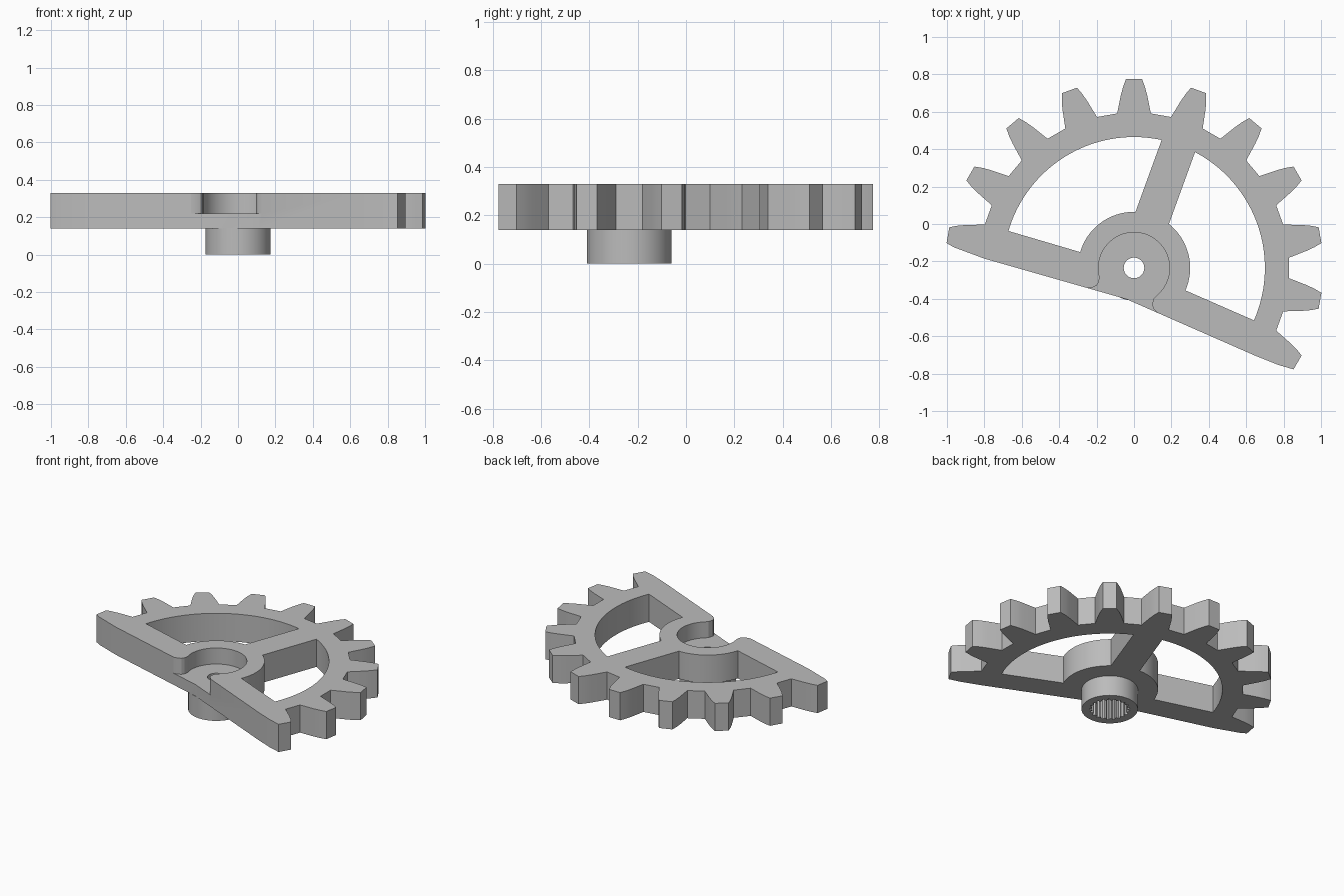
import bpy
import bmesh
from math import sin, cos, asin, radians, degrees, pi

if "Cube" in bpy.data.objects:
    bpy.data.objects.remove(bpy.data.objects["Cube"], do_unlink=True)

CY = -0.235                      # gear axis, at x = 0
PITCH = 20                       # degrees between teeth
BASE, FLOOR, TOP = 0.14, 0.22, 0.33

grey = bpy.data.materials.new("grey_plastic")
grey.use_nodes = True
colour = (0.5, 0.5, 0.5, 1)
grey.diffuse_color = colour
grey.node_tree.nodes["Principled BSDF"].inputs["Base Color"].default_value = colour


def polar(r, deg, t=0.0):
    """Point at radius r along an angle, shifted sideways by t."""
    a = radians(deg)
    return (r * cos(a) - t * sin(a), CY + r * sin(a) + t * cos(a))


def arc(r, start, end, n=48):
    return [polar(r, start + (end - start) * i / n) for i in range(n + 1)]


def circle(r, n=96):
    return [polar(r, 360 * i / n) for i in range(n)]


def prism(name, points, z0, z1):
    bm = bmesh.new()
    face = bm.faces.new([bm.verts.new((x, y, z0)) for x, y in points])
    moved = bmesh.ops.extrude_face_region(bm, geom=[face])["geom"]
    bmesh.ops.translate(bm, vec=(0, 0, z1 - z0),
                        verts=[v for v in moved if isinstance(v, bmesh.types.BMVert)])
    bmesh.ops.recalc_face_normals(bm, faces=bm.faces)
    mesh = bpy.data.meshes.new(name)
    bm.to_mesh(mesh)
    bm.free()
    mesh.materials.append(grey)
    obj = bpy.data.objects.new(name, mesh)
    bpy.context.collection.objects.link(obj)
    return obj


def combine(target, tool, operation):
    mod = target.modifiers.new(operation.lower(), "BOOLEAN")
    mod.operation, mod.solver, mod.object = operation, "EXACT", tool
    bpy.context.view_layer.objects.active = target
    bpy.ops.object.modifier_apply(modifier=mod.name)
    bpy.data.objects.remove(tool, do_unlink=True)


# Toothed sector outline: a half tooth profile mirrored about each tooth axis
half = [(0.826, 0.09), (0.925, 0.07), (0.97, 0.058), (1.01, 0.043)]
outline = []
for k in range(-30, 171, PITCH):
    rising = [polar(r, k, -t) for r, t in half]
    falling = [polar(r, k, t) for r, t in reversed(half)]
    if k == -30:
        rising = rising[-1:]     # outer flank runs into the straight edge
    if k == 170:
        falling = falling[:2]
    outline += rising + falling
outline += [(-0.8, -0.185), (-0.1, -0.385), (-0.04, -0.402), (0.11, -0.468),
            (0.65, -0.705), (0.77, -0.753)]
gear = prism("gear_sector", outline, BASE, TOP)

# Boss under the plate
combine(gear, prism("boss", circle(0.175), 0, BASE + 0.002), "UNION")

# Windows on both sides of the middle spoke
HUB, RIM, SPOKE = 0.3, 0.7, 0.095
inner, outer = (degrees(asin(SPOKE / r)) for r in (HUB, RIM))
left_window = arc(RIM, 70 + outer, 163.6) + arc(HUB, 163.6, 70 + inner)
right_window = arc(RIM, -23.6, 70 - outer) + arc(HUB, 70 - inner, -23.6)
for window in (left_window, right_window):
    combine(gear, prism("window_cutter", window, BASE - 0.1, TOP + 0.1), "DIFFERENCE")

# Round recess in the hub, opening through the straight edge with rounded lips
recess = arc(0.19, -45, 195, 72) + [
    (-0.188, -0.31), (-0.2, -0.329), (-0.222, -0.339), (-0.25, -0.342),
    (-0.25, -0.6), (0.13, -0.6),
    (0.13, -0.477), (0.105, -0.455), (0.096, -0.43), (0.106, -0.397)]
combine(gear, prism("recess_cutter", recess, FLOOR, TOP + 0.1), "DIFFERENCE")

# Screw hole and splined bore
combine(gear, prism("hole_cutter", circle(0.055, 48), -0.1, TOP), "DIFFERENCE")
SPLINES = 21
spline = [polar(r, 360 / SPLINES * (i + f)) for i in range(SPLINES)
          for r, f in ((0.112, 0.1), (0.112, 0.4), (0.126, 0.6), (0.126, 0.9))]
combine(gear, prism("bore_cutter", spline, -0.1, BASE), "DIFFERENCE")

# Smooth the round walls, keep the edges crisp
bpy.ops.object.select_all(action="DESELECT")
gear.select_set(True)
bpy.context.view_layer.objects.active = gear
bpy.ops.object.shade_smooth_by_angle(angle=pi / 9)
